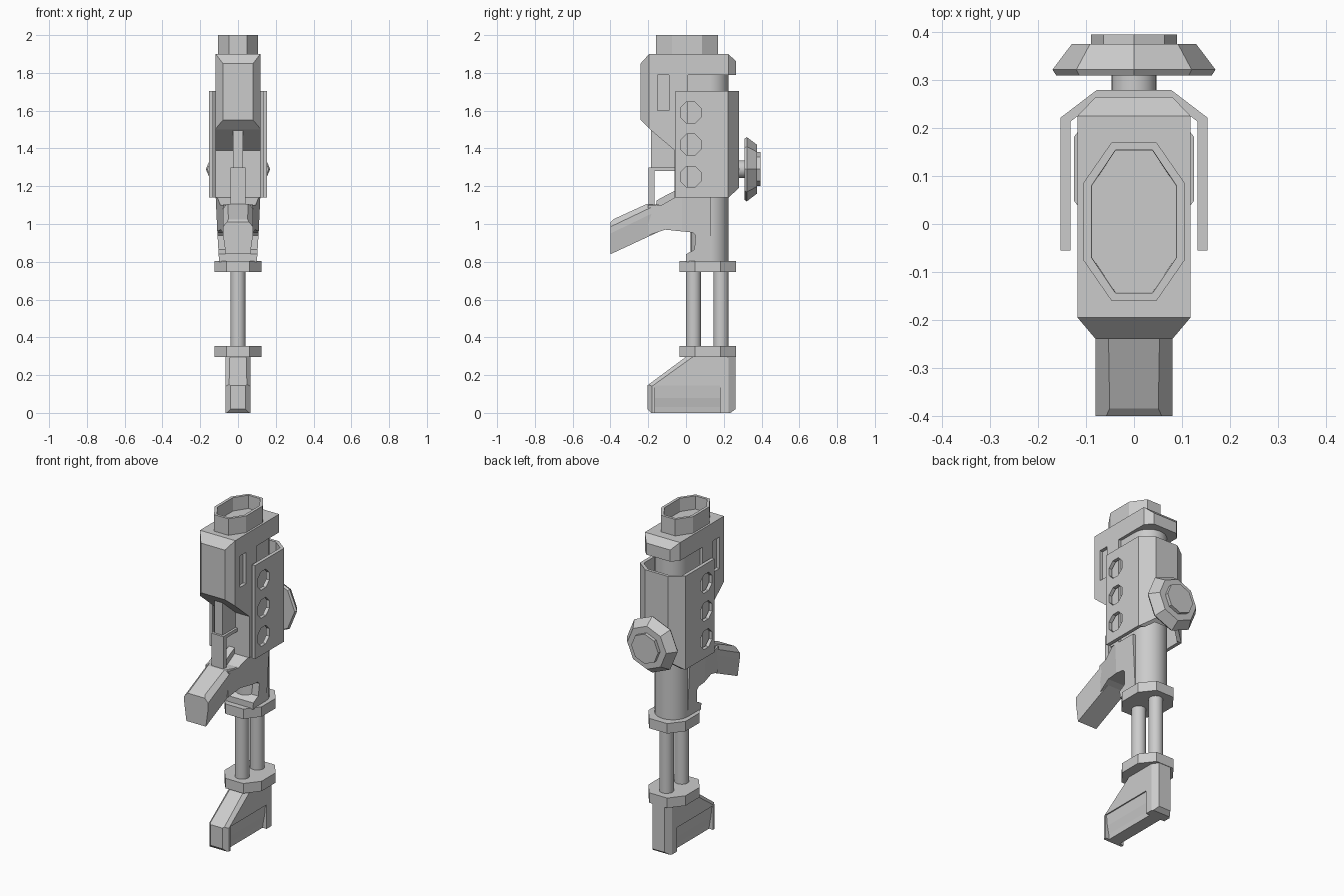
import bpy, bmesh
from math import radians, pi
from mathutils import Vector, Matrix

if "Cube" in bpy.data.objects:
    bpy.data.objects.remove(bpy.data.objects["Cube"])

grey = bpy.data.materials.new("plain grey")
grey.use_nodes = True
grey.diffuse_color = (0.6, 0.6, 0.6, 1)
grey.node_tree.nodes["Principled BSDF"].inputs["Base Color"].default_value = (0.6, 0.6, 0.6, 1)


def finish(name, bm, smooth=False):
    bmesh.ops.recalc_face_normals(bm, faces=bm.faces)
    mesh = bpy.data.meshes.new(name)
    bm.to_mesh(mesh)
    bm.free()
    mesh.materials.append(grey)
    obj = bpy.data.objects.new(name, mesh)
    bpy.context.collection.objects.link(obj)
    if smooth:
        bpy.ops.object.select_all(action='DESELECT')
        obj.select_set(True)
        bpy.context.view_layer.objects.active = obj
        bpy.ops.object.shade_smooth_by_angle(angle=radians(35))
    return obj


def extrude(pts, axis, a, b):
    """Extrude a 2D outline along one axis from a to b."""
    place = {'x': lambda p, t: (t, p[0], p[1]),
             'y': lambda p, t: (p[0], t, p[1]),
             'z': lambda p, t: (p[0], p[1], t)}[axis]
    bm = bmesh.new()
    low = [bm.verts.new(place(p, a)) for p in pts]
    high = [bm.verts.new(place(p, b)) for p in pts]
    bm.faces.new(low)
    bm.faces.new(high)
    for i in range(len(pts)):
        j = (i + 1) % len(pts)
        bm.faces.new((low[i], low[j], high[j], high[i]))
    bmesh.ops.recalc_face_normals(bm, faces=bm.faces)
    return bm


def shave(bm, point, normal, both=True):
    """Slice off a corner with a plane, mirrored to both sides."""
    for s in ((1, -1) if both else (1,)):
        bmesh.ops.bisect_plane(
            bm, geom=bm.verts[:] + bm.edges[:] + bm.faces[:], dist=1e-5,
            plane_co=(point[0] * s, point[1], point[2]),
            plane_no=Vector((normal[0] * s, normal[1], normal[2])).normalized(),
            clear_outer=True)
        bmesh.ops.holes_fill(bm, edges=bm.edges[:], sides=0)


def cut(obj, bm):
    cutter = finish("cutter", bm)
    cutter.hide_render = True
    mod = obj.modifiers.new("cut", 'BOOLEAN')
    mod.operation = 'DIFFERENCE'
    mod.solver = 'EXACT'
    mod.object = cutter
    bpy.context.view_layer.objects.active = obj
    bpy.ops.object.modifier_apply(modifier=mod.name)
    bpy.data.objects.remove(cutter)


def round_part(name, r1, r2, start, end, sides, smooth=False):
    """Cylinder or cone between two points."""
    start, end = Vector(start), Vector(end)
    d = end - start
    turn = Matrix.Rotation(-pi / 2, 4, 'X') if abs(d.y) > abs(d.z) else Matrix()
    bm = bmesh.new()
    bmesh.ops.create_cone(bm, cap_ends=True, segments=sides, radius1=r1, radius2=r2,
                          depth=d.length, matrix=Matrix.Translation((start + end) / 2) @ turn)
    return finish(name, bm, smooth)


def octagon(cy, hx, hy, fx, fy):
    quarter = [(hx, fy), (fx, hy), (-fx, hy), (-hx, fy)]
    return [(x, cy + y) for x, y in quarter] + [(-x, cy - y) for x, y in quarter]


def box(x0, x1, y0, y1, z0, z1):
    return extrude([(y0, z0), (y1, z0), (y1, z1), (y0, z1)], 'x', x0, x1)


# Main housing with chamfered nose and rear lip
bm = extrude([(-.24, 1.55), (-.24, 1.85), (-.195, 1.9), (.225, 1.9), (.265, 1.86),
              (.265, 1.79), (.01, 1.79), (.01, 1.14), (-.06, 1.14), (-.06, 1.39),
              (-.19, 1.5)], 'x', -.118, .118)
shave(bm, (.118, -.195, 0), (.045, -.038, 0))
shave(bm, (.118, .225, 0), (.04, .038, 0))
housing = finish("housing", bm)
for s in (-1, 1):
    cut(housing, box(min(.098 * s, .15 * s), max(.098 * s, .15 * s), -.15, -.09, 1.6, 1.79))

# Hollow muzzle collar
bm = extrude(octagon(.005, .106, .165, .047, .08), 'z', 1.89, 2)
top = [f for f in bm.faces if f.calc_center_median().z > 1.99]
bmesh.ops.inset_region(bm, faces=top, thickness=.018)
bmesh.ops.inset_region(bm, faces=top, thickness=.001, depth=-.08)
finish("muzzle_collar", bm)

# Inner barrel tube, flat at the front and round at the back
round_part("barrel_tube", .1, .1, (0, .125, .8), (0, .125, 1.8), 32, True)
finish("barrel_core", box(-.1, .1, .005, .125, 1.1, 1.8))

# Wrap-around rear shield with three holes per side
outer = [(.153, -.055), (.153, .222), (.077, .28)]
inner = [(.057, .268), (.132, .214), (.132, -.055)]
half = outer + [(-x, y) for x, y in reversed(outer)]
hollow = [(-x, y) for x, y in reversed(inner)] + inner
hollow = [(-.132, -.055), (-.132, .214), (-.07, .262), (.07, .262), (.132, .214), (.132, -.055)]
bm = extrude(half + hollow, 'z', 1.14, 1.705)
shave(bm, (0, .225, 1.14), (0, .05, -.055), False)
shield = finish("rear_shield", bm)
for z in (1.25, 1.42, 1.59):
    for s in (-1, 1):
        hole = bmesh.new()
        bmesh.ops.create_cone(hole, cap_ends=True, segments=8, radius1=.06, radius2=.06, depth=.06,
                              matrix=Matrix.Translation((.143 * s, .025, z))
                              @ Matrix.Rotation(pi / 2, 4, 'Y') @ Matrix.Rotation(pi / 8, 4, 'Z'))
        cut(shield, hole)

# Rear dial
dial_z = 1.29
for name, r1, r2, y0, y1, n in (("dial_stem", .047, .047, .2, .315, 24),
                                ("dial_rim", .162, .17, .31, .322, 8),
                                ("dial_body", .17, .13, .322, .375, 8),
                                ("dial_cap", .09, .09, .37, .395, 8)):
    round_part(name, r1, r2, (0, y0, dial_z), (0, y1, dial_z), n, n > 8)

# Lower receiver, flaring out from the grip and narrowing downwards
bm = extrude([(-.2, 1.1), (-.13, 1.1), (-.06, 1.14), (.13, 1.14), (.13, .8), (0, .8),
              (0, .84), (.045, .865), (.05, .94), (.035, .955), (-.11, .97), (-.2, .94)],
             'x', -.118, .118)
shave(bm, (.118, -.02, 0), (.17, -.038, 0))
for v in bm.verts:
    v.co.x *= 1 - .15 * max(0, 1.1 - v.co.z) / .3
finish("lower_receiver", bm)

# Grip
bm = extrude([(-.4, .84), (-.4, 1.01), (-.385, 1.025), (-.21, 1.105), (-.1, 1.1),
              (-.1, .97), (-.12, .97)], 'x', -.08, .08)
shave(bm, (.052, -.3, 1.064), (.7, -.3, .63))
shave(bm, (.08, -.4, .95), (1, .065, -.135))
finish("grip", bm)

# Trigger guard, web and trigger
finish("guard_post", box(-.04, .04, -.198, -.168, 1.08, 1.3))
finish("guard_bar", box(-.04, .04, -.198, -.05, 1.28, 1.3))
finish("front_web", extrude([(-.185, 1.52), (-.185, 1.29), (-.05, 1.29), (-.05, 1.45)],
                            'x', -.026, .026))
finish("trigger", extrude([(-.16, 1.09), (-.155, 1.125), (-.11, 1.15), (-.05, 1.18),
                           (-.05, 1.1)], 'x', -.02, .02))

# Collars and rods
for name, z in (("upper_flange", .745), ("lower_flange", .295)):
    finish(name, extrude(octagon(.115, .125, .15, .06, .067), 'z', z, z + .06))
for name, y in (("front_rod", .04), ("rear_rod", .185)):
    round_part(name, .04, .04, (0, y, .34), (0, y, .76), 24, True)

# Stock with chamfered edges and hollowed flanks
bm = extrude([(-.205, .02), (-.205, .145), (0, .297), (.262, .297), (.262, .02),
              (.235, 0), (-.185, 0)], 'x', -.065, .065)
shave(bm, (.065, -.18, 0), (.025, -.025, 0))
shave(bm, (.065, .225, 0), (.037, .025, 0))
shave(bm, (.046, -.1, .222), (.7, -.41, .57))
stock = finish("stock", bm)
flank = [(.058, .145), (.09, .145), (.09, -.02), (.036, -.02), (.042, .03), (.052, .08)]
for s in (-1, 1):
    cut(stock, extrude([(x * s, z) for x, z in flank], 'y', -.165, .18))
